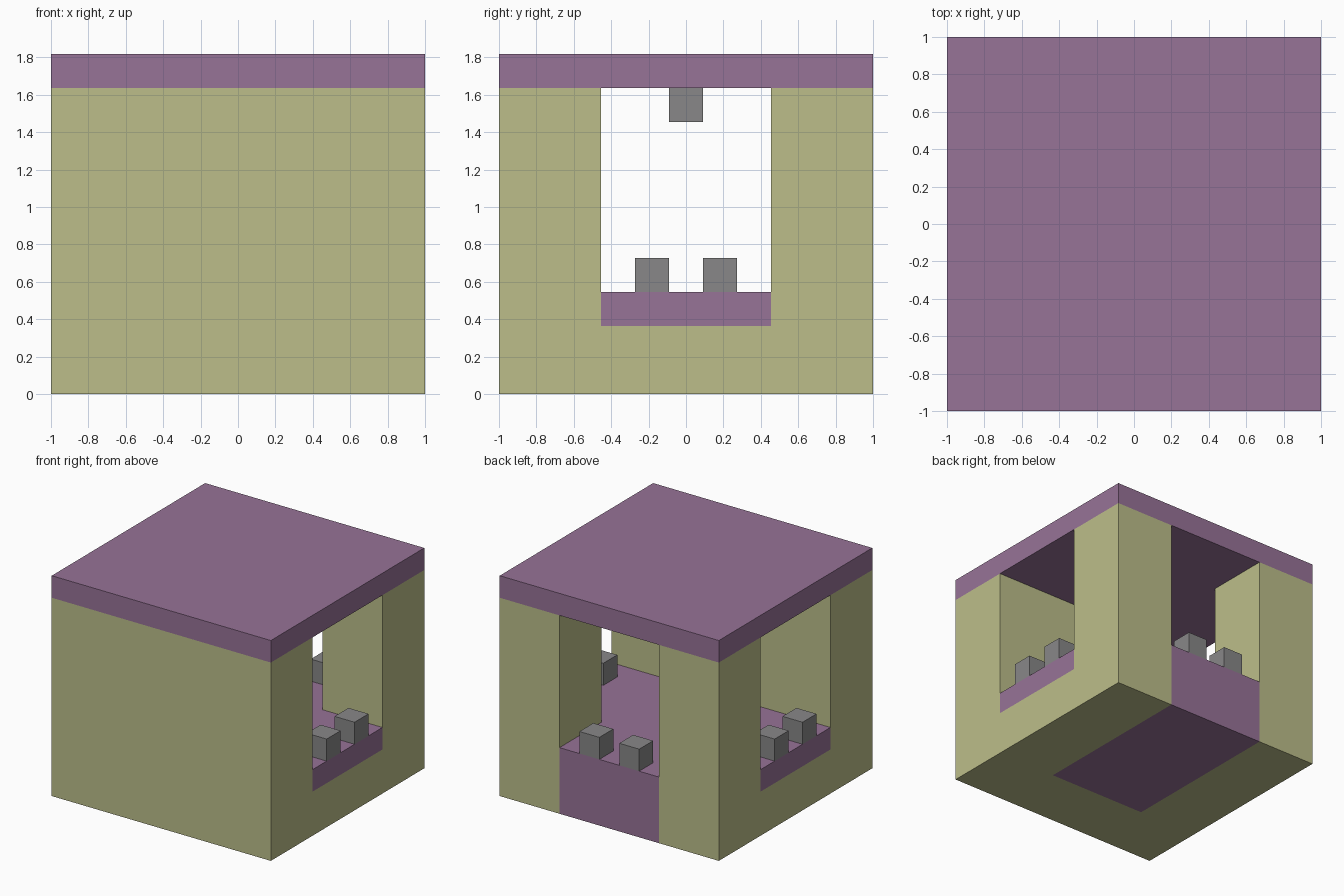
import bpy
from mathutils import Vector

# Remove the default cube
cube = bpy.data.objects.get("Cube")
if cube:
    bpy.data.objects.remove(cube, do_unlink=True)

U = 2 / 11          # one building block
HALF = 5.5          # half the footprint, in blocks
GAP = 2.5           # half the width of each opening
TOP = 9             # underside of the roof
FLOOR = 3           # floor level


def srgb(*rgb):
    return [((c / 255 + 0.055) / 1.055) ** 2.4 for c in rgb] + [1]


def material(name, color):
    mat = bpy.data.materials.new(name)
    mat.use_nodes = True
    mat.diffuse_color = color
    mat.node_tree.nodes["Principled BSDF"].inputs["Base Color"].default_value = color
    return mat


olive = material("olive_wall", srgb(188, 190, 138))
purple = material("dusty_purple", srgb(151, 115, 151))
grey = material("mid_grey", srgb(136, 135, 136))


def box(name, mat, low, high):
    """Box between two corners, given in blocks."""
    low, high = Vector(low) * U, Vector(high) * U
    bpy.ops.mesh.primitive_cube_add(size=1, location=(low + high) / 2)
    obj = bpy.context.object
    obj.name = name
    obj.scale = high - low
    bpy.ops.object.transform_apply(location=False, rotation=False, scale=True)
    obj.data.materials.append(mat)
    return obj


def block(name, x, y, z):
    """Single grey block centred on x, y and standing at z."""
    box(name, grey, (x - .5, y - .5, z), (x + .5, y + .5, z + 1))


# Roof slab, solid front wall and the floor running out through the back
box("roof", purple, (-HALF, -HALF, TOP), (HALF, HALF, TOP + 1))
box("front_wall", olive, (-HALF, -HALF, 0), (HALF, -GAP, TOP))
box("hall_floor", purple, (-GAP, -GAP, 0), (GAP, HALF, FLOOR))

# Mirrored back pillars and side windows
for side, s in (("left", 1), ("right", -1)):
    inner, outer = sorted((s * GAP, s * HALF))
    box(side + "_back_pillar", olive, (inner, GAP, 0), (outer, HALF, TOP))
    box(side + "_window_base", olive, (inner, -GAP, 0), (outer, GAP, FLOOR - 1))
    box(side + "_window_sill", purple, (inner, -GAP, FLOOR - 1), (outer, GAP, FLOOR))
    # Pairs of edge blocks in the windows and the back opening
    for end, y in (("front", -1), ("back", 1)):
        block(f"{side}_window_{end}_block", s * (HALF - .5), y, FLOOR)
    block(side + "_back_edge_block", s, HALF - .5, FLOOR)

# Block hanging from the middle of the ceiling
block("ceiling_block", 0, 0, TOP - 1)
